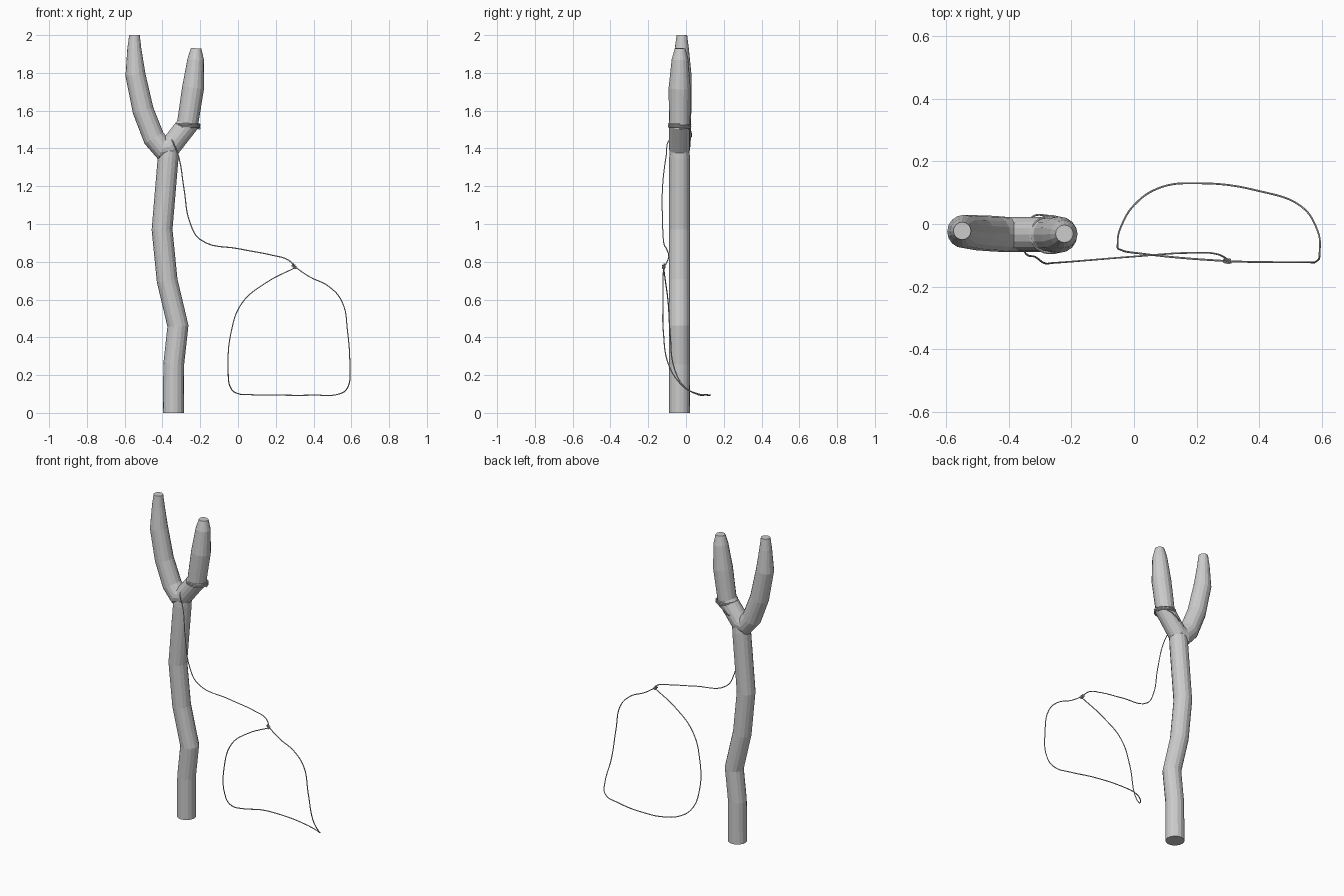
import bpy, bmesh, math
from mathutils import Vector

cube = bpy.data.objects.get("Cube")
if cube:
    bpy.data.objects.remove(cube, do_unlink=True)

grey = bpy.data.materials.new("plain grey")
grey.use_nodes = True
grey.diffuse_color = (0.6, 0.6, 0.6, 1)
grey.node_tree.nodes["Principled BSDF"].inputs["Base Color"].default_value = (0.6, 0.6, 0.6, 1)

DEPTH = -0.034  # y of the branch centre line


def limb(name, path, sides=16):
    """Faceted tube through (x, z, radius, y offset) points with capped ends."""
    bm = bmesh.new()
    pts = [Vector((x, DEPTH + dy, z)) for x, z, r, dy in path]
    rings = []
    for i, p in enumerate(pts):
        into = (p - pts[i - 1]).normalized() if i else Vector()
        out = (pts[i + 1] - p).normalized() if i < len(pts) - 1 else Vector()
        tangent = (into + out).normalized()
        across = Vector((0, 1, 0)).cross(tangent).normalized()
        # widen the mitre so the tube keeps its thickness in bends
        mitre = 1 / max(0.8, tangent.dot(out if i == 0 else into))
        depth = tangent.cross(across)
        ring = []
        for k in range(sides):
            a = 2 * math.pi * k / sides
            offset = across * math.cos(a) * mitre + depth * math.sin(a)
            ring.append(bm.verts.new(p + offset * path[i][2]))
        rings.append(ring)
    for lower, upper in zip(rings, rings[1:]):
        for k in range(sides):
            n = (k + 1) % sides
            bm.faces.new((lower[k], lower[n], upper[n], upper[k]))
    bm.faces.new(rings[0])
    bm.faces.new(rings[-1])
    bmesh.ops.recalc_face_normals(bm, faces=bm.faces)
    mesh = bpy.data.meshes.new(name)
    bm.to_mesh(mesh)
    bm.free()
    mesh.materials.append(grey)
    obj = bpy.data.objects.new(name, mesh)
    bpy.context.collection.objects.link(obj)
    return obj


def cord(name, points, radius=0.003, steps=6):
    """Thin smooth rope through the given points, converted to a mesh."""
    curve = bpy.data.curves.new(name, "CURVE")
    curve.dimensions = "3D"
    curve.bevel_depth = radius
    curve.bevel_resolution = 1
    curve.resolution_u = steps
    curve.use_fill_caps = True
    spline = curve.splines.new("BEZIER")
    spline.bezier_points.add(len(points) - 1)
    for bp, co in zip(spline.bezier_points, points):
        bp.co = co
        bp.handle_left_type = bp.handle_right_type = "AUTO"
    curve.materials.append(grey)
    obj = bpy.data.objects.new(name, curve)
    bpy.context.collection.objects.link(obj)
    bpy.ops.object.select_all(action="DESELECT")
    obj.select_set(True)
    bpy.context.view_layer.objects.active = obj
    bpy.ops.object.convert(target="MESH")
    bpy.ops.object.shade_smooth_by_angle()


# Crooked post, its top buried in the fork
limb("trunk", [(-0.342, 0, 0.056, 0), (-0.34, 0.26, 0.055, 0), (-0.318, 0.46, 0.055, 0),
               (-0.375, 0.70, 0.055, 0), (-0.402, 0.97, 0.055, 0), (-0.37, 1.35, 0.055, 0),
               (-0.362, 1.42, 0.05, 0)])

# Fork: one bent limb running from the left tip round to the right tip
limb("fork", [(-0.548, 2.0, 0.028, 0.012), (-0.549, 1.93, 0.037, 0.012),
              (-0.543, 1.79, 0.053, 0.01), (-0.502, 1.60, 0.056, 0.006),
              (-0.445, 1.455, 0.057, 0.003), (-0.40, 1.402, 0.056, 0),
              (-0.358, 1.41, 0.056, 0), (-0.268, 1.525, 0.056, 0),
              (-0.238, 1.72, 0.058, 0), (-0.224, 1.87, 0.044, 0.002),
              (-0.222, 1.93, 0.028, 0.003)])

# Lashing wound round the shorter arm
turns, per_turn = 3, 12
lashing = []
for i in range(turns * per_turn + 1):
    a = 2 * math.pi * i / per_turn
    lashing.append((-0.266 + 0.063 * math.cos(a), DEPTH + 0.058 * math.sin(a),
                    1.509 + 0.022 * i / (turns * per_turn) - 0.004 * math.cos(a)))
cord("lashing", lashing, 0.0045, 3)

# Line from the lashing, through the fork and out to the knot
cord("lead_line", [(-0.225, 0.012, 1.51), (-0.28, 0.027, 1.485), (-0.325, 0.022, 1.458),
                   (-0.352, -0.03, 1.475), (-0.35, -0.085, 1.45), (-0.315, -0.105, 1.36),
                   (-0.285, -0.125, 1.18), (-0.255, -0.124, 1.01), (-0.20, -0.12, 0.918),
                   (0.01, -0.103, 0.868), (0.18, -0.092, 0.835), (0.265, -0.096, 0.81),
                   (0.305, -0.117, 0.77)])

# Open loop hanging from the knot and trailing backwards at the bottom
cord("noose", [(0.305, -0.119, 0.77), (0.15, -0.108, 0.69), (0.02, -0.094, 0.58),
               (-0.038, -0.084, 0.42), (-0.052, -0.06, 0.23), (-0.04, -0.005, 0.135),
               (0.0, 0.06, 0.102), (0.08, 0.115, 0.096), (0.20, 0.13, 0.094),
               (0.40, 0.105, 0.094), (0.535, 0.055, 0.10), (0.583, -0.015, 0.14),
               (0.592, -0.09, 0.25), (0.58, -0.12, 0.43), (0.55, -0.122, 0.59),
               (0.48, -0.122, 0.67), (0.38, -0.121, 0.72), (0.305, -0.119, 0.77)])

# Small wrapped knot
knot = []
for i in range(25):
    a = 2 * math.pi * i / 8
    t = i / 24 - 0.5
    knot.append((0.298 + 0.018 * t + 0.006 * math.cos(a), -0.118 + 0.006 * math.sin(a),
                 0.775 - 0.022 * t + 0.004 * math.cos(a)))
cord("knot", knot, 0.003, 2)
